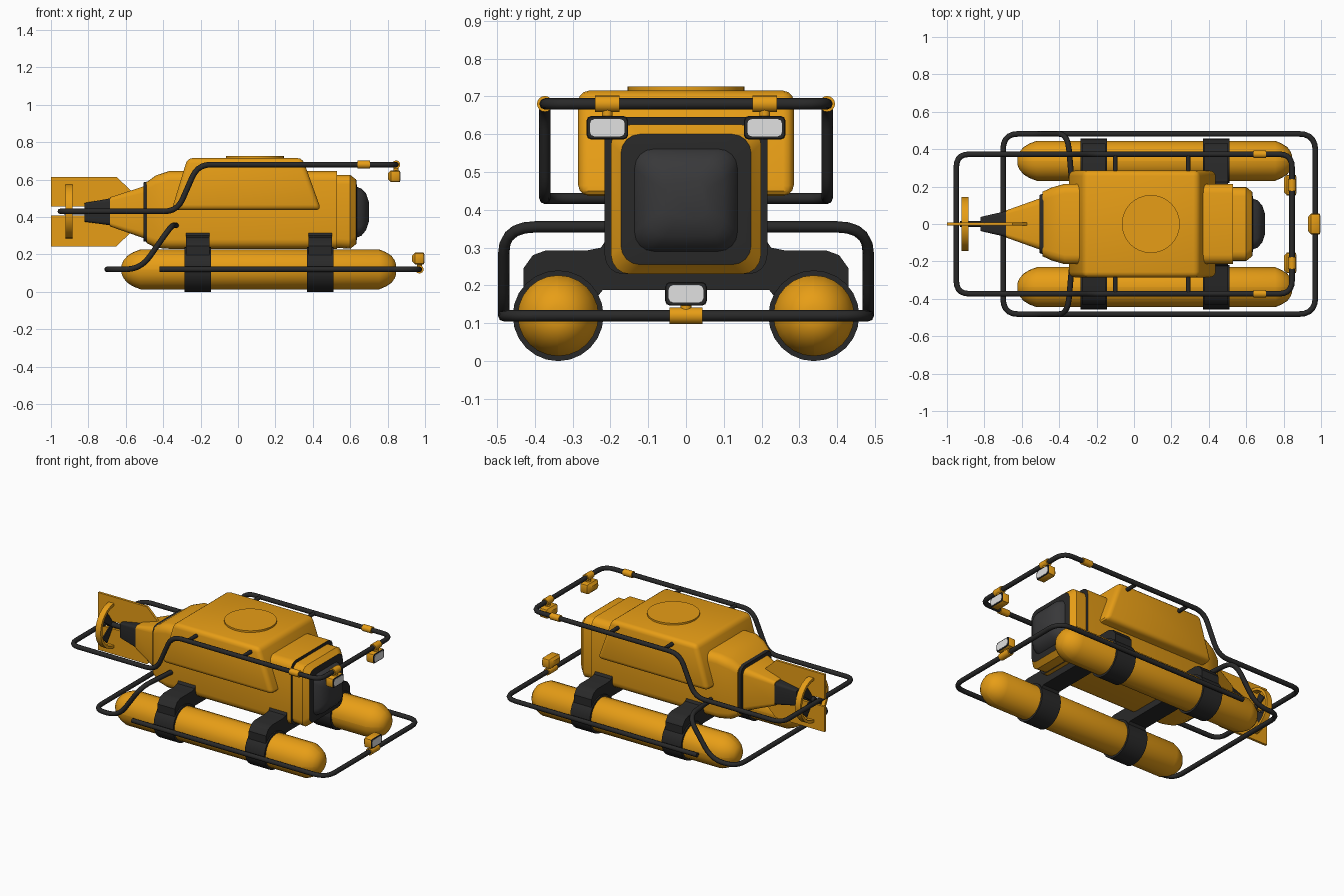
import bpy, bmesh, math
from mathutils import Vector

cube = bpy.data.objects.get("Cube")
if cube:
    bpy.data.objects.remove(cube, do_unlink=True)


def material(name, rgb):
    m = bpy.data.materials.new(name)
    m.use_nodes = True
    m.diffuse_color = (*rgb, 1)
    node = next(n for n in m.node_tree.nodes if n.type == 'BSDF_PRINCIPLED')
    node.inputs["Base Color"].default_value = (*rgb, 1)
    return m


ORANGE, BLACK, GLASS, WHITE = range(4)
MATS = [material("orange paint", (0.80, 0.34, 0.008)),
        material("black rubber", (0.022, 0.022, 0.022)),
        material("dark glass", (0.04, 0.04, 0.042)),
        material("lamp white", (0.75, 0.75, 0.75))]
SIDES = ((-1, "front"), (1, "back"))


def select(ob):
    bpy.ops.object.select_all(action='DESELECT')
    ob.select_set(True)
    bpy.context.view_layer.objects.active = ob


def finish(name, bm):
    bmesh.ops.recalc_face_normals(bm, faces=bm.faces)
    me = bpy.data.meshes.new(name)
    bm.to_mesh(me)
    bm.free()
    for m in MATS:
        me.materials.append(m)
    ob = bpy.data.objects.new(name, me)
    bpy.context.collection.objects.link(ob)
    select(ob)
    bpy.ops.object.shade_smooth_by_angle(angle=math.radians(35))
    return ob


def loft(name, sections, mats, cy=0, segs=4):
    """Rounded-rectangle sections (x, half width, z low, z high, corner radius)."""
    bm = bmesh.new()
    rings = []
    for x, hy, z0, z1, r in sections:
        hz, cz, ring = (z1 - z0) / 2, (z0 + z1) / 2, []
        for q, (sy, sz) in enumerate(((1, 1), (-1, 1), (-1, -1), (1, -1))):
            for i in range(segs + 1):
                a = math.pi / 2 * (q + i / segs)
                ring.append(bm.verts.new((x, cy + sy * (hy - r) + r * math.cos(a),
                                          cz + sz * (hz - r) + r * math.sin(a))))
        rings.append(ring)
    n = len(rings[0])
    for k, (a, b) in enumerate(zip(rings, rings[1:])):
        for i in range(n):
            j = (i + 1) % n
            bm.faces.new((a[i], a[j], b[j], b[i])).material_index = mats[min(k, len(mats) - 1)]
    bm.faces.new(rings[0]).material_index = mats[0]
    bm.faces.new(rings[-1]).material_index = mats[-1]
    bmesh.ops.remove_doubles(bm, verts=bm.verts, dist=0.0001)
    return finish(name, bm)


def round_loft(name, profile, mats, cy, cz, segs=6):
    """Turned shape along x from (x, radius) pairs."""
    return loft(name, [(x, r, cz - r, cz + r, r * 0.999) for x, r in profile], mats, cy, segs)


def plate(name, points, axis, half, mat, bevel=0, segs=3):
    """Profile extruded evenly both ways along x or y; points are (other axis, z)."""
    bm = bmesh.new()
    place = (lambda u, z, d: (d, u, z)) if axis == 'x' else (lambda u, z, d: (u, d, z))
    face = bm.faces.new([bm.verts.new(place(u, z, -half)) for u, z in points])
    ext = bmesh.ops.extrude_face_region(bm, geom=[face])
    moved = [v for v in ext["geom"] if isinstance(v, bmesh.types.BMVert)]
    bmesh.ops.translate(bm, verts=moved, vec=place(0, 0, 2 * half))
    if bevel:
        bmesh.ops.bevel(bm, geom=bm.edges[:], offset=bevel, segments=segs, profile=0.5,
                        affect='EDGES')
    for f in bm.faces:
        f.material_index = mat
    return finish(name, bm)


def rod(name, a, b, radius, mat, sides=16):
    a, b = Vector(a), Vector(b)
    bm = bmesh.new()
    bmesh.ops.create_cone(bm, cap_ends=True, segments=sides, radius1=radius,
                          radius2=radius, depth=(b - a).length)
    turn = (b - a).to_track_quat('Z', 'Y').to_matrix()
    for v in bm.verts:
        v.co = turn @ v.co + (a + b) / 2
    for f in bm.faces:
        f.material_index = mat
    return finish(name, bm)


def rail(name, points, bend, closed=False, radius=0.015):
    """Bent tube following a path with rounded corners."""
    pts = [Vector(p) for p in points]
    path, n = [], len(pts)
    for i, p in enumerate(pts):
        if not closed and i in (0, n - 1):
            path.append(p)
            continue
        to_a, to_b = pts[i - 1] - p, pts[(i + 1) % n] - p
        a = p + to_a.normalized() * min(bend, to_a.length * 0.45)
        b = p + to_b.normalized() * min(bend, to_b.length * 0.45)
        path += [a * (1 - t) ** 2 + p * 2 * t * (1 - t) + b * t * t
                 for t in (0, 0.2, 0.4, 0.6, 0.8, 1)]
    cu = bpy.data.curves.new(name, 'CURVE')
    cu.dimensions = '3D'
    cu.bevel_depth, cu.bevel_resolution, cu.use_fill_caps = radius, 2, True
    sp = cu.splines.new('POLY')
    sp.points.add(len(path) - 1)
    for s, p in zip(sp.points, path):
        s.co = (*p, 1)
    sp.use_cyclic_u = closed
    cu.materials.append(MATS[BLACK])
    ob = bpy.data.objects.new(name, cu)
    bpy.context.collection.objects.link(ob)
    select(ob)
    bpy.ops.object.convert(target='MESH')
    bpy.ops.object.shade_smooth_by_angle(angle=math.radians(50))


def mirrored(half):
    return half + [(x, -y, z) for x, y, z in reversed(half)]


# Hull with dark step and nose collar
loft("hull", [(-.49, .172, .262, .585, .04), (-.44, .195, .235, .622, .05),
              (-.37, .215, .23, .645, .05), (.53, .215, .23, .645, .05),
              (.53, .198, .235, .625, .05), (.60, .198, .23, .625, .05),
              (.632, .172, .255, .60, .05), (.636, .14, .285, .565, .045)],
     [ORANGE, ORANGE, ORANGE, BLACK, ORANGE, ORANGE, BLACK])
loft("nose_window", [(.63, .138, .288, .563, .05), (.66, .127, .30, .552, .05),
                     (.685, .10, .33, .525, .045), (.70, .055, .375, .48, .03)], [GLASS])

# Cabin block and hatch
plate("cabin", [(-.355, .437), (.445, .437), (.345, .715), (-.27, .715)],
      'y', .285, ORANGE, bevel=.028)
rod("hatch", (.09, 0, .70), (.09, 0, .726), .155, ORANGE, 32)

# Tail
loft("tail_seal", [(-.505, .155, .27, .585, .04), (-.48, .165, .265, .59, .04)], [BLACK])
loft("tail_cone", [(-.685, .072, .35, .505, .02), (-.50, .138, .285, .565, .035)], [ORANGE])
loft("shaft_cone", [(-.82, .038, .375, .475, .01), (-.68, .07, .355, .50, .018)], [BLACK])
rod("propeller_shaft", (-.93, 0, .43), (-.80, 0, .43), .016, BLACK)
plate("tail_fin", [(-1, .455), (-1, .615), (-.65, .615), (-.55, .52), (-.55, .34),
                   (-.65, .243), (-1, .243), (-1, .407), (-.80, .407), (-.80, .455)],
      'y', .008, ORANGE)

# Propeller ring and blades
bm = bmesh.new()
profile = [(-.923, .128), (-.923, .145), (-.885, .145), (-.885, .128)]
loops = [[bm.verts.new((x, r * math.cos(a), .43 + r * math.sin(a))) for x, r in profile]
         for a in (math.tau * i / 32 for i in range(32))]
for i, loop in enumerate(loops):
    nxt = loops[(i + 1) % 32]
    for k in range(4):
        m = (k + 1) % 4
        bm.faces.new((loop[k], loop[m], nxt[m], nxt[k]))
finish("propeller_ring", bm)
for i in range(4):
    blade = plate(f"propeller_blade_{i + 1}", [(-.012, 0), (.012, 0), (.032, .11), (-.032, .11)],
                  'x', .004, BLACK)
    blade.rotation_euler = (math.pi / 4 + i * math.pi / 2, 0, 0)
    blade.location = (-.904, 0, .43)

# Floats with straps, and the saddles that carry them
for s, side in SIDES:
    round_loft(f"{side}_float", [(-.622, .025), (-.612, .048), (-.59, .073), (-.56, .092),
                                 (-.52, .107), (.755, .107), (.79, .092), (.82, .073),
                                 (.838, .048), (.846, .025)], [ORANGE], s * .338, .12)
    for x, place in ((-.215, "rear"), (.44, "nose")):
        round_loft(f"{side}_{place}_strap", [(x - .07, .12), (x + .07, .12)], [BLACK],
                   s * .338, .12)
for x, place in ((-.215, "rear"), (.44, "nose")):
    half = [(.43, .15), (.43, .245), (.405, .28), (.37, .293), (.26, .293), (.225, .30),
            (.205, .33)]
    under = [(-.25, .15), (-.22, .188), (.22, .188), (.25, .15)]
    saddle = plate(f"{place}_saddle", half + [(-y, z) for y, z in reversed(half)] + under,
                   'x', .062, BLACK)
    saddle.location.x = x

# Rails
rail("upper_rail", mirrored([(-.95, -.373, .43), (-.325, -.373, .43), (-.215, -.373, .68),
                             (.845, -.373, .68)]), .07, closed=True)
rail("lower_nose_rail", mirrored([(-.42, -.482, .12), (.97, -.482, .12)]), .09)
rail("lower_tail_rail", mirrored([(-.33, -.2, .355), (-.355, -.482, .355),
                                  (-.52, -.482, .12), (-.70, -.482, .12)]), .085)
for s, side in SIDES:
    for i, x in enumerate((-.1, .29)):
        rod(f"{side}_rail_strut_{i + 1}", (x, s * .25, .68), (x, s * .373, .68), .012, BLACK)
    rod(f"{side}_rail_clamp", (.64, s * .373, .68), (.705, s * .373, .68), .021, ORANGE)


# Lamps clamped on the rails
def lamp(name, x, y, rail_z, lift, clamp_half, shift):
    z, cx = rail_z + lift, x + shift
    rod(name + "_clamp", (x, y - clamp_half, rail_z), (x, y + clamp_half, rail_z), .022, ORANGE)
    rod(name + "_neck", (x, y, rail_z), (x, y, z), .014, ORANGE)
    body = [(-.033, .038, .016), (-.018, .055, .031), (.028, .055, .031),
            (.031, .053, .029), (.0315, .046, .023)]
    loft(name, [(cx + d, w, z - h, z + h, .012) for d, w, h in body],
         [ORANGE, ORANGE, BLACK, BLACK], y, 2)
    loft(name + "_lens", [(cx + .029, .046, z - .023, z + .023, .012),
                          (cx + .033, .046, z - .023, z + .023, .012)], [WHITE], y, 2)


lamp("lower_lamp", .97, 0, .12, .058, .043, -.006)
for s, side in SIDES:
    lamp(f"{side}_upper_lamp", .845, s * .208, .68, -.063, .032, -.01)
